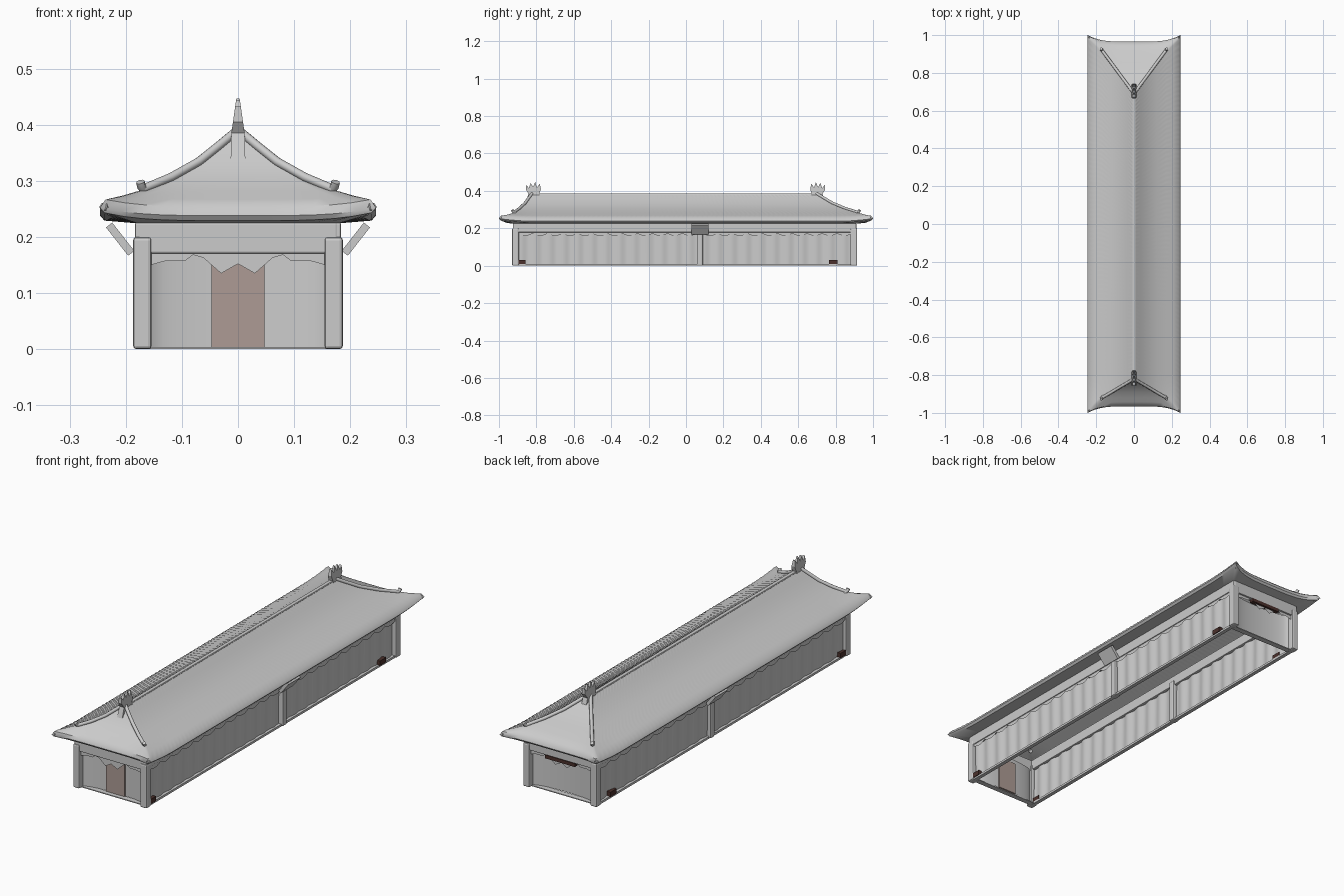
import bpy, bmesh, math
from mathutils import Vector

if "Cube" in bpy.data.objects:
    bpy.data.objects.remove(bpy.data.objects["Cube"])


def make(name, verts, faces, mat=None, smooth=False):
    me = bpy.data.meshes.new(name)
    me.from_pydata(verts, [], faces)
    bm = bmesh.new()
    bm.from_mesh(me)
    bmesh.ops.recalc_face_normals(bm, faces=bm.faces)
    bm.to_mesh(me)
    bm.free()
    ob = bpy.data.objects.new(name, me)
    bpy.context.collection.objects.link(ob)
    if mat:
        me.materials.append(mat)
    if smooth:
        bpy.ops.object.select_all(action='DESELECT')
        ob.select_set(True)
        bpy.context.view_layer.objects.active = ob
        bpy.ops.object.shade_smooth_by_angle(angle=math.radians(40))
    return ob


def box(name, x0, x1, y0, y1, z0, z1, mat=None, bevel=0.0):
    v = [(x, y, z) for x in (x0, x1) for y in (y0, y1) for z in (z0, z1)]
    f = [(0, 1, 3, 2), (4, 6, 7, 5), (0, 4, 5, 1), (2, 3, 7, 6), (0, 2, 6, 4), (1, 5, 7, 3)]
    ob = make(name, v, f, mat)
    if bevel:
        m = ob.modifiers.new("bevel", 'BEVEL')
        m.width, m.segments = bevel, 2
    return ob


def strip(name, top, bottom, mat=None, smooth=False):
    n = len(top)
    return make(name, top + bottom,
                [(i, i + 1, n + i + 1, n + i) for i in range(n - 1)], mat, smooth)


def tube(name, pts, r):
    cu = bpy.data.curves.new(name, 'CURVE')
    cu.dimensions = '3D'
    cu.bevel_depth, cu.bevel_resolution, cu.use_fill_caps = r, 2, True
    sp = cu.splines.new('POLY')
    sp.points.add(len(pts) - 1)
    for p, c in zip(sp.points, pts):
        p.co = (*c, 1)
    ob = bpy.data.objects.new(name, cu)
    bpy.context.collection.objects.link(ob)


def material(name, col):
    m = bpy.data.materials.new(name)
    m.diffuse_color = (*col, 1)
    m.use_nodes = True
    m.node_tree.nodes["Principled BSDF"].inputs["Base Color"].default_value = m.diffuse_color
    return m


door_mat = material("door_wood", (0.42, 0.33, 0.30))
dark_mat = material("dark_wood", (0.07, 0.03, 0.025))

# Roof: rings of (half width, front y, back y, z, corner flare), soffit first
RINGS = [(0.178, -0.92, 0.905, 0.224, 0), (0.238, -0.958, 0.958, 0.229, 1),
         (0.246, -0.965, 0.965, 0.238, 1), (0.236, -0.960, 0.960, 0.254, 0.9),
         (0.205, -0.942, 0.945, 0.267, 0.4), (0.170, -0.920, 0.920, 0.281, 0.1),
         (0.120, -0.891, 0.853, 0.302, 0), (0.070, -0.861, 0.785, 0.330, 0),
         (0.035, -0.841, 0.738, 0.358, 0), (0.006, -0.823, 0.698, 0.382, 0)]
NE, NS = 14, 150


def ring(w, yf, yb, z, k, tiled):
    pts = []
    for sgn in (1, -1):
        for i in range(NE):           # end edge
            s = -1 + 2 * i / NE
            L = s ** 4 * k
            y = yf - 0.035 * L if sgn > 0 else yb + 0.035 * L
            pts.append((sgn * s * w, y, z + 0.014 * L))
        for j in range(NS):           # long edge
            t = j / NS
            y = yf + (yb - yf) * t if sgn > 0 else yb + (yf - yb) * t
            L = max(0, 1 - min(y - yf, yb - y) / 0.15) ** 2 * k
            y += 0.035 * L * (1 if y > 0 else -1)
            pts.append((sgn * w, y, z + 0.014 * L + (0.002 * (j % 2) if tiled else 0)))
    return pts


verts, faces = [], []
N = 2 * (NE + NS)
for r, spec in enumerate(RINGS):
    verts += ring(*spec, tiled=r > 2)
    if r:
        a, b = (r - 1) * N, r * N
        faces += [(a + i, a + (i + 1) % N, b + (i + 1) % N, b + i) for i in range(N)]
make("roof", verts, faces, smooth=True)

# Ridge, hip ridges with end knobs, eave corner tips
box("ridge", -0.009, 0.009, -0.82, 0.70, 0.362, 0.386, bevel=0.004)
for sx in (-1, 1):
    for e, end in ((1, "front"), (2, "back")):
        d = -1 if e == 1 else 1
        tube(end + "_hip_ridge", [(sx * q[0], q[e], q[3] + 0.004) for q in RINGS[5:]], 0.008)
        tube(end + "_hip_knob", [(sx * 0.165, d * 0.912, 0.280), (sx * 0.172, d * 0.924, 0.290),
                                 (sx * 0.174, d * 0.928, 0.298)], 0.008)
        tube(end + "_corner_tip", [(sx * 0.228, d * 0.972, 0.245), (sx * 0.240, d * 0.992, 0.254)], 0.008)

# Flame shaped ridge-end ornaments, thinner toward the top
FLAME = [(-0.045, 0.340), (-0.030, 0.385), (-0.043, 0.405), (-0.042, 0.432), (-0.028, 0.415),
         (-0.018, 0.443), (-0.006, 0.420), (0.006, 0.447), (0.015, 0.418), (0.030, 0.438),
         (0.036, 0.410), (0.028, 0.385), (0.036, 0.350)]
for name, yc, d in (("front_ridge_ornament", -0.812, 1), ("back_ridge_ornament", 0.700, -1)):
    n = len(FLAME)

    def thick(z):
        return 0.003 + 0.010 * max(0, min(1, (0.447 - z) / 0.07))
    v = [(s * thick(z), yc + d * y, z) for s in (-1, 1) for y, z in FLAME]
    f = [tuple(range(n)), tuple(range(n, 2 * n))]
    f += [(i, (i + 1) % n, n + (i + 1) % n, n + i) for i in range(n)]
    make(name, v, f)

# Beams, posts, sills and tilted side plaques
YF, YB = -0.93, 0.915
for sx in (-1, 1):
    xs = sorted((sx * 0.160, sx * 0.184))
    box("side_beam", *xs, YF + 0.005, YB - 0.005, 0.178, 0.226, bevel=0.004)
    xs = sorted((sx * 0.162, sx * 0.180))
    box("side_sill", *xs, YF + 0.02, YB - 0.02, 0.0, 0.010)
    for y0, y1, nm in ((YF, YF + 0.036, "front_post"), (0.058, 0.090, "middle_post"),
                       (YB - 0.036, YB, "back_post")):
        box(nm, *sorted((sx * 0.154, sx * 0.187)), y0, y1, 0.0, 0.20, bevel=0.006)
    for y0 in (-0.902, 0.765):
        box("post_foot", *sorted((sx * 0.164, sx * 0.184)), y0, y0 + 0.045, 0.008, 0.030, dark_mat)
    plaque = box("side_plaque", -0.007, 0.007, -0.045, 0.045, -0.032, 0.032)
    plaque.location = (sx * 0.210, 0.075, 0.196)
    plaque.rotation_euler = (0, sx * math.radians(38), 0)

# Side curtains with pleats, and scalloped valances above them
for sx in (-1, 1):
    for y0, y1 in ((YF + 0.03, 0.060), (0.088, YB - 0.03)):
        n = 120
        ys = [y0 + (y1 - y0) * i / n for i in range(n + 1)]
        wave = [0.004 * math.sin(y * 2 * math.pi / 0.075) for y in ys]
        strip("side_curtain", [(sx * (0.170 + w), y, 0.182) for y, w in zip(ys, wave)],
              [(sx * (0.168 + w * 0.6), y, 0.004) for y, w in zip(ys, wave)], smooth=True)
        strip("side_valance", [(sx * 0.180, y, 0.182) for y in ys],
              [(sx * 0.180, y, 0.172 - 0.012 * abs(math.sin(math.pi * (y - y0) / 0.08))) for y in ys])

# End walls: beam, concave recessed panels, valance
SCALLOP = [(0.155, 0.150), (0.130, 0.157), (0.095, 0.157), (0.080, 0.168),
           (0.062, 0.163), (0.030, 0.135), (0.0, 0.152)]
drape = [(-x, z) for x, z in SCALLOP] + SCALLOP[-2::-1]
for end, y, d in (("front", YF, 1), ("back", YB, -1)):
    box(end + "_beam", -0.178, 0.178, *sorted((y + d * 0.004, y + d * 0.030)), 0.170, 0.226, bevel=0.004)
    xs = [-0.160 + 0.32 * i / 24 for i in range(25)]
    deep = [y + d * (0.020 + 0.030 * math.sqrt(max(0, 1 - (x / 0.161) ** 2))) for x in xs]
    strip(end + "_panel", [(x, q, 0.175) for x, q in zip(xs, deep)],
          [(x, q, 0.003) for x, q in zip(xs, deep)], smooth=True)
    strip(end + "_valance", [(x, y + d * 0.012, 0.174) for x, z in drape],
          [(x, y + d * 0.012, z) for x, z in drape])
    box(end + "_sill", -0.160, 0.160, *sorted((y + d * 0.020, y + d * 0.045)), 0.0, 0.004)

# Front door and dark strip over the back opening
box("door", -0.047, 0.047, YF + 0.040, YF + 0.054, 0.002, 0.155, door_mat)
box("back_lintel", -0.075, 0.075, YB - 0.022, YB - 0.002, 0.156, 0.172, dark_mat)
